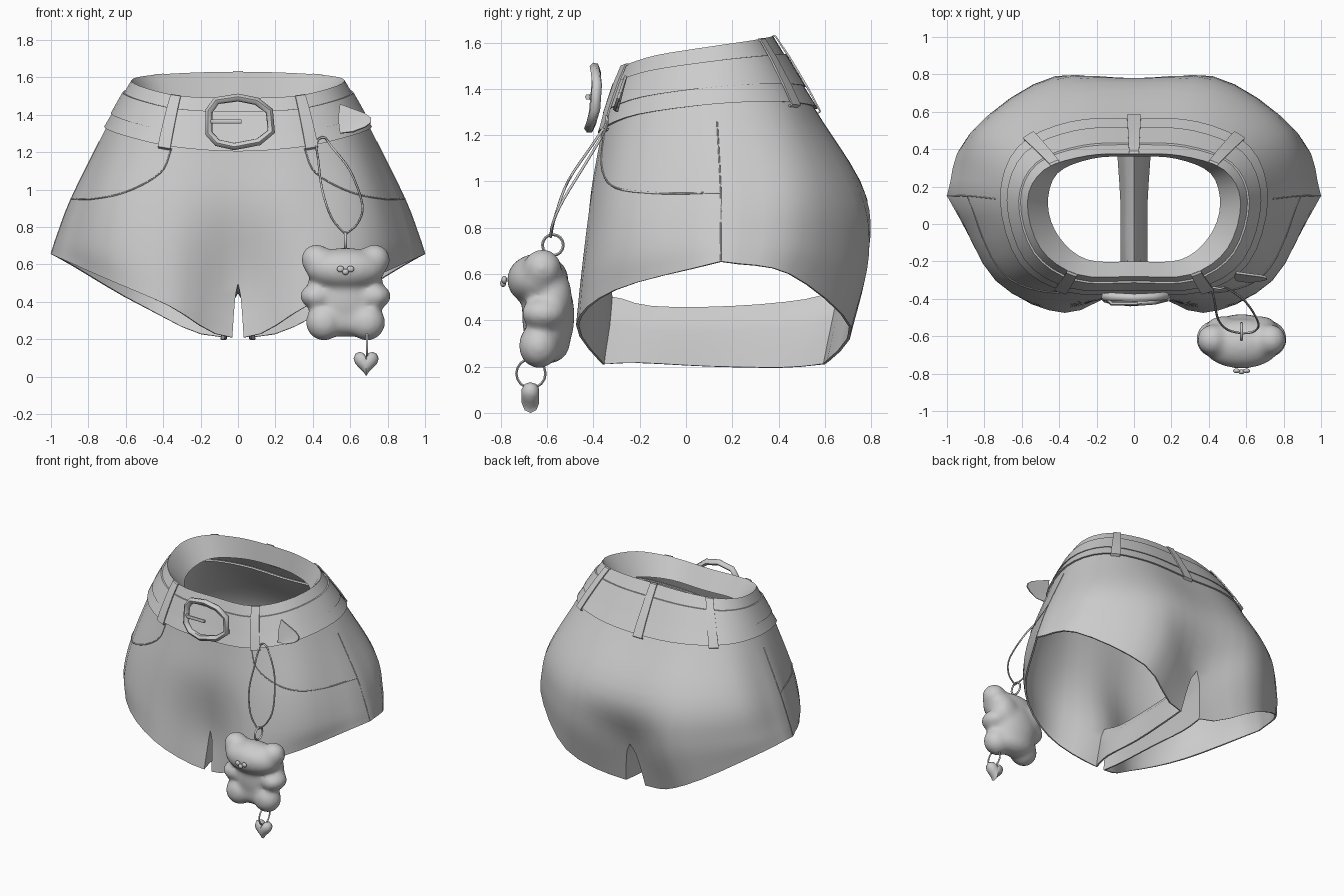
import bpy, bmesh, math
from mathutils import Vector as V

if "Cube" in bpy.data.objects:
    bpy.data.objects.remove(bpy.data.objects["Cube"])

# Half rings, front centre -> side -> back centre (x > 0)
FACING = [(0, -.2, 1.36), (.25, -.19, 1.37), (.4, -.07, 1.4), (.46, .1, 1.43), (.41, .27, 1.46), (.22, .35, 1.48), (0, .36, 1.49)]
TOP = [(0, -.28, 1.49), (.3, -.27, 1.5), (.5, -.13, 1.545), (.57, .12, 1.585), (.48, .29, 1.61), (.25, .365, 1.625), (0, .375, 1.63)]
WAIST = [(0, -.36, 1.21), (.35, -.35, 1.235), (.6, -.2, 1.295), (.7, .13, 1.34), (.61, .4, 1.35), (.34, .53, 1.335), (0, .55, 1.32)]
HIP = [(0, -.385, .9), (.35, -.41, .93), (.7, -.27, .95), (.888, .15, .96), (.8, .5, .98), (.42, .75, .96), (0, .78, .9)]
SEAT = [(0, -.33, .5), (.36, -.45, .62), (.74, -.3, .7), (.965, .15, .76), (.86, .5, .74), (.42, .79, .68), (0, .67, .53)]
HEM = [(.03, -.36, .21), (.37, -.475, .38), (.72, -.31, .53), (1., .15, .655), (.9, .45, .6), (.5, .715, .37), (.08, .6, .21)]
CROTCH = [(0, .67, .53), (0, .52, .48), (0, .2, .45), (0, -.15, .45), (0, -.33, .5)]
INSEAM = [(.08, .6, .21), (.08, .42, .195), (.06, .1, .2), (.06, -.2, .215), (.03, -.36, .21)]


def spline(pts, t, first=None, last=None):
    """Smooth curve through pts, t in 0..1."""
    p = [V(q) for q in pts]
    p = [V(first) if first else 2 * p[0] - p[1]] + p + [V(last) if last else 2 * p[-1] - p[-2]]
    n = len(pts) - 1
    i = min(int(t * n), n - 1)
    f = t * n - i
    a, b, c, d = p[i:i + 4]
    return .5 * (2 * b + (c - a) * f + (2 * a - 5 * b + 4 * c - d) * f**2 + (3 * b - a - 3 * c + d) * f**3)


def ring(pts, u, crease=False):
    flip = lambda q: (-q[0], q[1], q[2])
    if not crease:
        return spline(pts, u, flip(pts[1]), flip(pts[5]))
    if u < .5:
        return spline(pts[:4], u * 2, first=flip(pts[1]))
    return spline(pts[3:], u * 2 - 1, last=flip(pts[5]))


def leg(u, w):
    """Outer shorts surface, w = 0 waist .. 1 hem."""
    p = spline([ring(WAIST, u), ring(HIP, u, True), ring(SEAT, u, True), ring(HEM, u, True)], w)
    p.x = max(p.x, 0)
    return p


def band(u, v, off=0):
    """Waistband surface, v = 0 top .. 1 bottom, pushed out by off."""
    f = lambda s: ring(TOP, s).lerp(ring(WAIST, s), v)
    t = f(min(u + .01, 1)) - f(max(u - .01, 0))
    p = f(u) + V((t.y, -t.x, 0)).normalized() * off
    p.x = 0 if u in (0, 1) else p.x
    return p


def finish(ob, mirror=False, thick=0, angle=35):
    bpy.context.view_layer.objects.active = ob
    bpy.ops.object.select_all(action='DESELECT')
    ob.select_set(True)
    if mirror:
        m = ob.modifiers.new('mirror', 'MIRROR')
        m.use_clip = True
    if thick:
        s = ob.modifiers.new('thickness', 'SOLIDIFY')
        s.thickness, s.offset = thick, -1
    bpy.ops.object.convert(target='MESH')
    bpy.ops.object.shade_smooth_by_angle(angle=math.radians(angle))
    return ob


def from_bm(name, bm):
    me = bpy.data.meshes.new(name)
    bm.to_mesh(me)
    bm.free()
    ob = bpy.data.objects.new(name, me)
    bpy.context.collection.objects.link(ob)
    return ob


def sheet(name, grids, **kw):
    bm = bmesh.new()
    for rows in grids:
        vs = [[bm.verts.new(p) for p in r] for r in rows]
        for a, b in zip(vs, vs[1:]):
            for j in range(len(a) - 1):
                bm.faces.new((a[j], b[j], b[j + 1], a[j + 1]))
    bmesh.ops.remove_doubles(bm, verts=bm.verts, dist=.0005)
    return finish(from_bm(name, bm), **kw)


def tube(name, pts, r, closed=False, mirror=False, smooth=0):
    if smooth:
        pts = [spline(pts, i / smooth) for i in range(smooth + 1)]
    cu = bpy.data.curves.new(name, 'CURVE')
    cu.dimensions, cu.bevel_depth, cu.bevel_resolution, cu.use_fill_caps = '3D', r, 1, True
    s = cu.splines.new('POLY')
    s.points.add(len(pts) - 1)
    for q, p in zip(s.points, pts):
        q.co = (*p, 1)
    s.use_cyclic_u = closed
    ob = bpy.data.objects.new(name, cu)
    bpy.context.collection.objects.link(ob)
    return finish(ob, mirror, angle=60)


def link(name, c, r, thick):
    tube(name, [(c[0], c[1] + r * math.cos(a * math.pi / 8), c[2] + r * math.sin(a * math.pi / 8)) for a in range(16)], thick, True)


# Shorts: outer panels plus inner thigh panels
N, R, K = 24, 15, 12
us = [j / N for j in range(N + 1)]
outer = [[leg(u, i / R) for u in us] for i in range(R + 1)]
for i in range(R * 2 // 3 + 1, R):  # legs part quickly below the crotch
    t = (i - R * 2 / 3) / (R / 3)
    for j, end in ((0, HEM[0]), (-1, HEM[-1])):
        outer[i][j].x = end[0] * t**.5
inner = []
for i in range(R * 2 // 3, R + 1):
    t = (i - R * 2 / 3) / (R / 3)
    row = []
    for k in range(K + 1):
        a, b = spline(CROTCH, k / K), spline(INSEAM, k / K)
        p = a.lerp(b, t)
        p.x = b.x * t**.5
        row.append(p)
    row[0], row[-1] = outer[i][-1], outer[i][0]
    inner.append(row)
sheet('shorts', [outer, inner], mirror=True, thick=.012, angle=50)

# Waistband with inner facing and a small overhanging lip
sheet('waistband', [[[ring(FACING, u) for u in us]] +
                    [[band(u, v, o) for u in us] for v, o in ((0, 0), (.5, .006), (1.02, .014), (1.02, -.01))]], mirror=True)

# Belt, belt loops and loose strap end
sheet('belt', [[[band(u, v, o) for u in us] for v, o in ((.26, 0), (.26, .013), (.72, .017), (.72, 0))]], mirror=True)
for name, c in (('front_loop', .187), ('rear_loop', .715), ('back_loop', 1)):
    span = [min(c + d, 1) for d in (-.018, 0, .018) if c + d < 1.001]
    sheet(name, [[[band(u, v, o) for u in span] for v, o in
                  ((-.01, .002), (.0, .014), (.3, .024), (.75, .028), (1.06, .024), (1.1, .0))]], mirror=True, thick=.008)
tip = []
for s in (-1, -.6, -.2, .2, .6, 1):
    x0, x1 = .535 + .01 * abs(s), .715 - .1 * s * s
    tip.append([(x0 + (x1 - x0) * k / 6, -.285 - .01 * k / 6 - .02 * s, 1.38 - .008 * k / 6 - s * (.078 - .003 * k)) for k in range(7)])
sheet('strap_end', [tip], thick=.012)

# Buckle frame and prong
frame = [(-.155, 1.3), (-.155, 1.42), (-.115, 1.475), (0, 1.492), (.1, 1.472), (.168, 1.42), (.178, 1.31), (.11, 1.255), (-.02, 1.23), (-.11, 1.25)]
tube('buckle', [(x, -.395 - (1.49 - z) * .09 + x * x * .6, z) for x, z in frame], .022, True)
tube('prong', [(-.14, -.405, 1.365), (-.12, -.425, 1.365), (.02, -.425, 1.365)], .012)

# Pocket and side seams
tube('pocket_seam', [leg(u, w / 3) for u, w in
                     [spline([(.17, .05, 0), (.2, .5, 0), (.29, .88, 0), (.4, 1.02, 0), (.5, 1.03, 0)], i / 20)[:2] for i in range(21)]],
     .004, mirror=True)
tube('side_seam', [leg(.5, .07 + .92 * i / 12) for i in range(13)], .003, mirror=True)

# Hanging cord and rings
tube('cord', [(.575, -.585, .76), (.5, -.565, .85), (.45, -.51, 1.0), (.43, -.41, 1.15), (.42, -.345, 1.25), (.46, -.345, 1.28),
              (.5, -.345, 1.23), (.6, -.42, 1.1), (.665, -.53, .92), (.64, -.575, .82), (.575, -.585, .76)], .006, smooth=40)
link('cord_ring', (.575, -.575, .725), .045, .007)
link('charm_ring', (.69, -.67, .17), .063, .006)


def blobs(name, items):
    bm = bmesh.new()
    for x, y, z, a, b, c in items:
        for v in bmesh.ops.create_icosphere(bm, subdivisions=3, radius=1)['verts']:
            v.co = V((x + v.co.x * a, y + v.co.y * b, z + v.co.z * c))
    return from_bm(name, bm)


# Puffy bear charm, blended from ellipsoids
parts = [(.575, -.64, .575, .215, .135, .115), (.575, -.595, .42, .18, .115, .2), (.575, -.6, .3, .16, .1, .09)]
for s in (-1, 1):
    parts += [(.575 + s * .155, -.62, .625, .085, .085, .085), (.575 + s * .155, -.615, .43, .09, .1, .07),
              (.575 + s * .115, -.635, .29, .1, .09, .1), (.575 + s * .1, -.575, .5, .1, .085, .13)]
bear = blobs('bear_charm', parts)
rm = bear.modifiers.new('blend', 'REMESH')
rm.mode, rm.voxel_size = 'VOXEL', .014
sm = bear.modifiers.new('soften', 'SMOOTH')
sm.factor, sm.iterations = .5, 22
finish(bear, angle=80)
finish(blobs('bear_face', [(.548, -.785, .575, .019, .012, .017), (.602, -.785, .575, .019, .012, .017),
                           (.575, -.79, .56, .017, .013, .016)]), angle=80)

# Heart charm
bm = bmesh.new()
loops = []
for k, y in ((.45, -.038), (.85, -.025), (1, 0), (.85, .025), (.45, .038)):
    loop = []
    for i in range(20):
        a = -i * math.tau / 20
        z = 13 * math.cos(a) - 5 * math.cos(2 * a) - 2 * math.cos(3 * a) - math.cos(4 * a)
        loop.append(bm.verts.new((.685 + k * .0042 * 16 * math.sin(a)**3, -.672 + y, .078 + k * .0046 * z)))
    loops.append(loop)
for a, b in zip(loops, loops[1:]):
    for i in range(20):
        bm.faces.new((a[i], b[i], b[i - 1], a[i - 1]))
bm.faces.new(loops[0])
bm.faces.new(loops[-1])
bmesh.ops.recalc_face_normals(bm, faces=bm.faces)
finish(from_bm('heart_charm', bm), angle=50)
